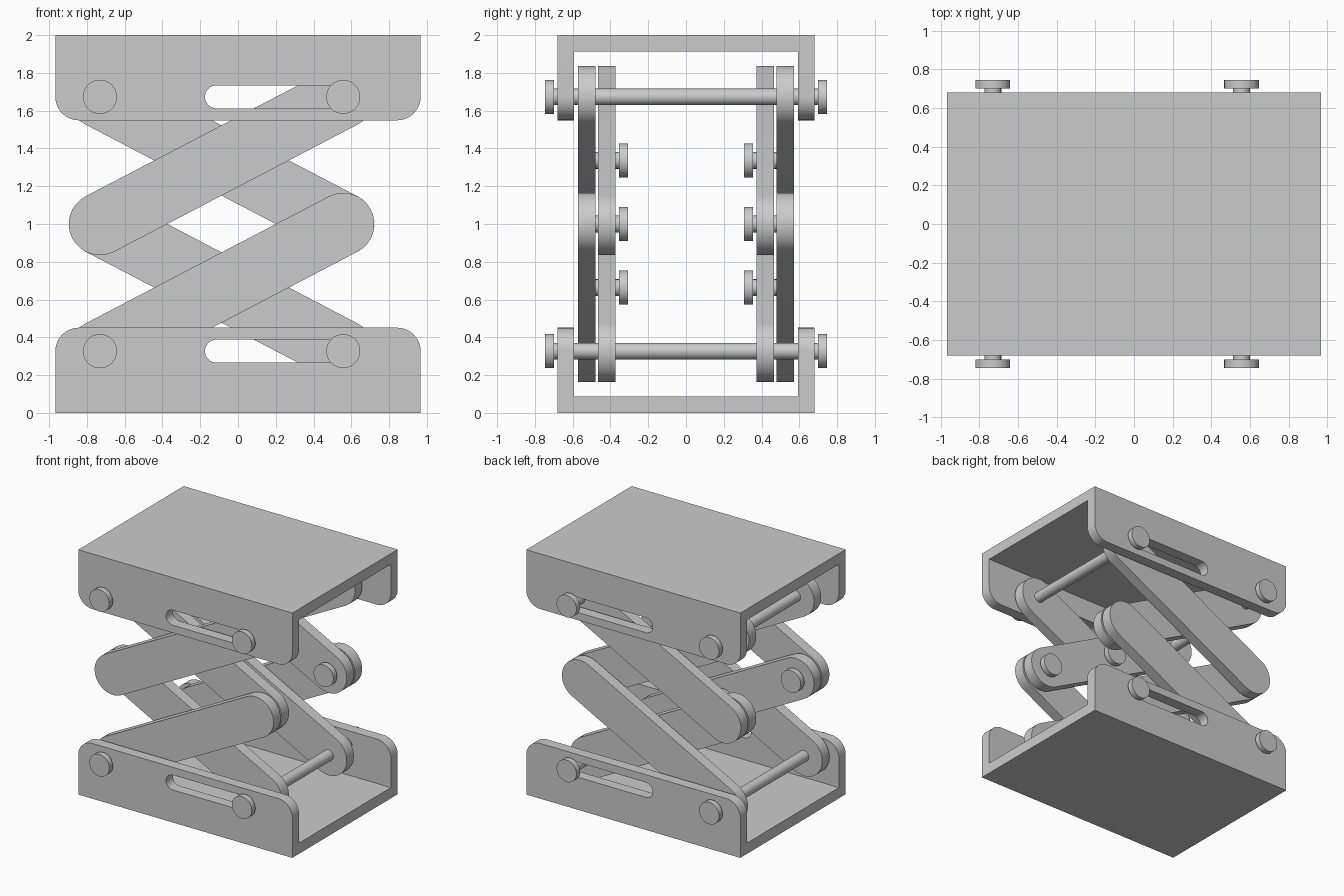
import bpy, bmesh
from math import pi, sin, cos, atan2, hypot, radians

cube = bpy.data.objects.get("Cube")
if cube:
    bpy.data.objects.remove(cube, do_unlink=True)

metal = bpy.data.materials.new("plain grey")
metal.use_nodes = True
grey = (0.6, 0.6, 0.6, 1)
metal.diffuse_color = grey
metal.node_tree.nodes["Principled BSDF"].inputs["Base Color"].default_value = grey

# Main dimensions
LEN, HALF_W, WALL, CH_H = 1.934, 0.68, 0.088, 0.451
X_FIX, X_SLIDE, PIN_Z = -0.731, 0.557, 0.327
X_MID = (X_FIX + X_SLIDE) / 2
PIN_R, HEAD_R, LINK_R, SLOT_R = 0.044, 0.09, 0.165, 0.061
OUTER, INNER = (0.48, 0.571), (0.373, 0.465)


def arc(cx, cz, r, start, end, n=16):
    return [(cx + r * cos(start + (end - start) * i / n),
             cz + r * sin(start + (end - start) * i / n)) for i in range(n + 1)]


def slab(bm, outline, y0, y1):
    """Extrude an xz outline from y0 to y1."""
    face = bm.faces.new([bm.verts.new((x, y0, z)) for x, z in outline])
    ext = bmesh.ops.extrude_face_region(bm, geom=[face])["geom"]
    verts = [v for v in ext if isinstance(v, bmesh.types.BMVert)]
    bmesh.ops.translate(bm, verts=verts, vec=(0, y1 - y0, 0))


def finish(name, bm):
    bmesh.ops.recalc_face_normals(bm, faces=bm.faces)
    mesh = bpy.data.meshes.new(name)
    bm.to_mesh(mesh)
    bm.free()
    mesh.materials.append(metal)
    ob = bpy.data.objects.new(name, mesh)
    bpy.context.collection.objects.link(ob)
    return ob


def prism(name, outline, y0, y1):
    bm = bmesh.new()
    slab(bm, outline, y0, y1)
    return finish(name, bm)


def capsule(a, b, r):
    """Outline of a bar with round ends around points a and b."""
    t = atan2(b[1] - a[1], b[0] - a[0])
    return arc(*a, r, t + pi / 2, t + 3 * pi / 2) + arc(*b, r, t - pi / 2, t + pi / 2)


def pin(name, x, z, shaft, heads):
    """Round shaft with flat disc heads, each given as a y range."""
    bm = bmesh.new()
    for r, (y0, y1) in [(PIN_R, shaft)] + [(HEAD_R, h) for h in heads]:
        slab(bm, arc(x, z, r, 0, 2 * pi, 40)[:-1], y0, y1)
    return finish(name, bm)


parts = []


def channel(name, flip):
    """U-shaped tray with rounded free corners and a slot in both walls."""
    h, r = LEN / 2, 0.125
    outline = ([(-h, 0), (h, 0)] + arc(h - r, CH_H - r, r, 0, pi / 2)
               + arc(r - h, CH_H - r, r, pi / 2, pi))
    hollow = [(-2, WALL), (2, WALL), (2, 1), (-2, 1)]
    slot = capsule((-0.114, PIN_Z), (X_SLIDE, PIN_Z), SLOT_R)
    tray, inside, slots = [
        prism(n, [(x, flip(z)) for x, z in pts], -w, w)
        for n, pts, w in ((name, outline, HALF_W),
                          (name + "_hollow_cutter", hollow, HALF_W - WALL),
                          (name + "_slot_cutter", slot, 1))]
    for cutter in (inside, slots):
        cutter.hide_render = True
        mod = tray.modifiers.new("cut", 'BOOLEAN')
        mod.operation, mod.solver, mod.object = 'DIFFERENCE', 'EXACT', cutter
    bpy.context.view_layer.update()
    cut = tray.evaluated_get(bpy.context.evaluated_depsgraph_get())
    mesh = bpy.data.meshes.new_from_object(cut)
    tray.modifiers.clear()
    tray.data = mesh
    for cutter in (inside, slots):
        bpy.data.objects.remove(cutter, do_unlink=True)
    parts.append(tray)


# Trays, links and pins: lower half and its reflection about mid height
for level, flip in (("lower", lambda z: z), ("upper", lambda z: 2 - z)):
    channel(level + "_tray", flip)
    z = flip(PIN_Z)
    for place, x in (("fixed", X_FIX), ("sliding", X_SLIDE)):
        parts.append(pin(f"{level}_{place}_axle", x, z, (-0.72, 0.72),
                         [(-0.746, -0.7), (0.7, 0.746)]))
    low_out = level == "lower"
    for side, s in (("front", -1), ("back", 1)):
        for start, end, outer in ((X_FIX, X_SLIDE, low_out), (X_SLIDE, X_FIX, not low_out)):
            y0, y1 = OUTER if outer else INNER
            label = "outer" if outer else "inner"
            parts.append(prism(f"{side}_{level}_{label}_link",
                               capsule((start, z), (end, 1), LINK_R), s * y0, s * y1))
        parts.append(pin(f"{side}_{level}_cross_pin", X_MID, (z + 1) / 2,
                         (s * 0.33, s * 0.53), [(s * 0.308, s * 0.355)]))

# Pins joining the lower and upper links at mid height
for side, s in (("front", -1), ("back", 1)):
    for place, x in (("left", X_SLIDE), ("right", X_FIX)):
        parts.append(pin(f"{side}_{place}_elbow_pin", x, 1,
                         (s * 0.33, s * 0.53), [(s * 0.308, s * 0.355)]))

# Smooth round ends, sharp edges kept
bpy.ops.object.select_all(action='DESELECT')
for ob in parts:
    ob.select_set(True)
bpy.context.view_layer.objects.active = parts[0]
bpy.ops.object.shade_smooth_by_angle(angle=radians(30))
